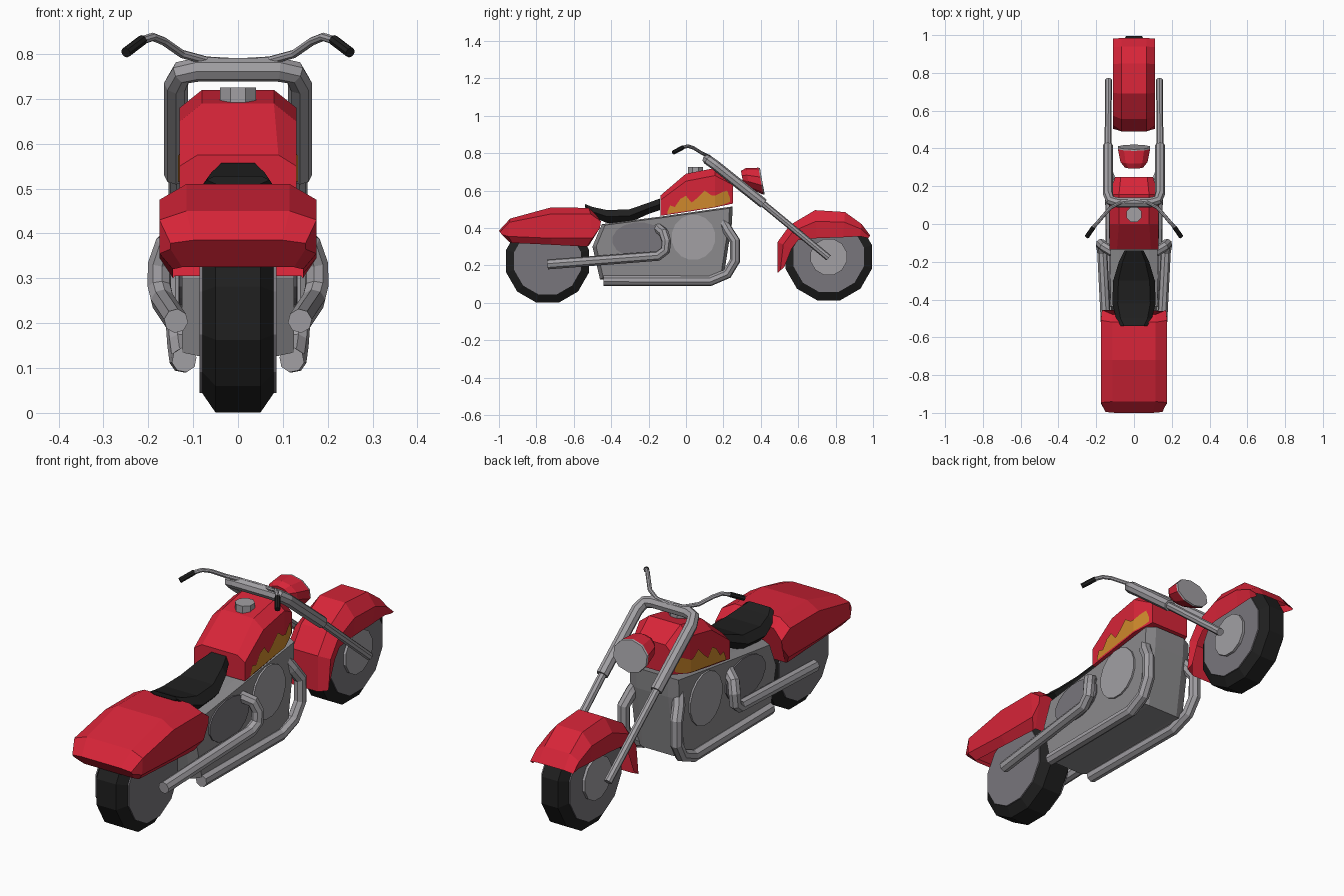
import bpy, bmesh, math
from mathutils import Vector as V

if "Cube" in bpy.data.objects:
    bpy.data.objects.remove(bpy.data.objects["Cube"])


def material(name, rgb):
    m = bpy.data.materials.new(name)
    m.diffuse_color = (*rgb, 1)
    m.use_nodes = True
    m.node_tree.nodes["Principled BSDF"].inputs["Base Color"].default_value = m.diffuse_color
    return m


RED = material("red paint", (0.68, 0.018, 0.04))
CHROME = material("chrome grey", (0.36, 0.35, 0.37))
BODY = material("engine grey", (0.26, 0.255, 0.265))
DARK = material("cover grey", (0.19, 0.18, 0.2))
BLACK = material("black", (0.014, 0.014, 0.014))
ORANGE = material("flame orange", (0.62, 0.25, 0.025))
X, Y, Z = V((1, 0, 0)), V((0, 1, 0)), V((0, 0, 1))


def loft(name, rings, mat, closed=True, caps=True):
    """Skin a list of equal-length rings into one flat-shaded mesh."""
    bm = bmesh.new()
    vs = [[bm.verts.new(p) for p in r] for r in rings]
    n = len(vs[0])
    for a, b in zip(vs, vs[1:]):
        for i in range(n if closed else n - 1):
            j = (i + 1) % n
            bm.faces.new((a[i], a[j], b[j], b[i]))
    if caps:
        bm.faces.new(vs[0])
        bm.faces.new(vs[-1])
    bmesh.ops.recalc_face_normals(bm, faces=bm.faces)
    me = bpy.data.meshes.new(name)
    bm.to_mesh(me)
    bm.free()
    me.materials.append(mat)
    ob = bpy.data.objects.new(name, me)
    bpy.context.collection.objects.link(ob)
    return ob


def circle(c, u, v, n=12):
    """Ring of n points; u and v carry direction and radius. Flat side down."""
    step = 2 * math.pi / n
    return [V(c) + u * math.cos((i + .5) * step) + v * math.sin((i + .5) * step) for i in range(n)]


def disc(name, x, y, z, ry, rz, t, mat, n=12):
    return loft(name, [circle((x + d, y, z), Y * ry, Z * rz, n) for d in (-t, t)], mat)


def symmetric(half):
    """Mirror a half cross-section (bottom to top) across x = 0."""
    return half + [(-x, y, z) for x, y, z in reversed(half)]


def tube(name, pts, r, mat):
    cu = bpy.data.curves.new(name, 'CURVE')
    cu.dimensions = '3D'
    cu.bevel_depth, cu.bevel_resolution, cu.use_fill_caps = r, 2, True
    sp = cu.splines.new('POLY')
    sp.use_smooth = False
    sp.points.add(len(pts) - 1)
    for p, co in zip(sp.points, pts):
        p.co = (*co, 1)
    cu.materials.append(mat)
    ob = bpy.data.objects.new(name, cu)
    bpy.context.collection.objects.link(ob)
    bpy.ops.object.select_all(action='DESELECT')
    bpy.context.view_layer.objects.active = ob
    ob.select_set(True)
    bpy.ops.object.convert(target='MESH')


# Wheels: tyre with a chamfered crown, and a flat rim
for name, y, z, R, w in (("front", .763, .245, .24, .07), ("rear", -.74, .2225, .23, .083)):
    prof = [(-w, .15), (-w, R - .05), (-.6 * w, R), (.6 * w, R), (w, R - .05), (w, .15)]
    loft(name + "_tyre", [circle((x, y, z), Y * r, Z * r) for x, r in prof], BLACK)
    disc(name + "_rim", 0, y, z, R - .045, R - .045, w + .003, DARK)
disc("front_hub", 0, .763, .245, .1, .1, .085, CHROME)

# Front fender: open shell following the wheel, (outer y, z, lower y, z)
loft("front_fender", [symmetric([(.1, yl, zl), (.11, yo + .4 * (yl - yo), zo + .4 * (zl - zo)), (.065, yo, zo)])
     for yo, zo, yl, zl in (
         (.49, .16, .525, .19), (.49, .325, .565, .29), (.555, .415, .6, .335), (.69, .495, .7, .345),
         (.85, .485, .84, .35), (.94, .42, .93, .355), (.985, .36, .975, .345))],
     RED, closed=False, caps=False)

# Rear fender: wide boxy shell, open below
loft("rear_fender", [symmetric([(.145 * k, b, bz), (.175 * k, m, mz), (.175 * k, s, sz), (.115 * k, t, tz)])
     for k, b, bz, m, mz, s, sz, t, tz in (
         (.86, -.945, .325, -.985, .365, -.995, .378, -1, .385),
         (1, -.93, .32, -.95, .355, -.945, .43, -.94, .45),
         (1, -.72, .31, -.72, .345, -.72, .475, -.72, .51),
         (1, -.53, .3, -.5, .345, -.51, .475, -.52, .507),
         (.97, -.52, .305, -.46, .4, -.455, .435, -.48, .47))],
     RED, closed=False)

# Seat
loft("seat", [symmetric([(.7 * w, y, b), (w, y, (b + t) / 2), (.75 * w, y, t)])
     for y, t, b, w in ((-.14, .557, .495, .05), (-.2, .535, .475, .08), (-.3, .5, .43, .11),
                        (-.42, .495, .425, .115), (-.5, .512, .46, .095), (-.54, .528, .51, .07))], BLACK)

# Tank, cap and flame plates
loft("tank", [symmetric([(w, y, b), (w, y, s), (tw, y, t)])
     for y, t, s, b, tw, w in ((-.135, .575, .55, .465, .09, .13), (0, .69, .65, .485, .08, .13),
                               (.155, .72, .68, .51, .08, .13), (.25, .66, .63, .53, .07, .1))], RED)
loft("tank_cap", [circle((0, .05, z), X * .043, Y * .043, 8) for z in (.66, .725)], CHROME)
FLAME = ((-.1, .473, .485), (-.085, .478, .52), (-.06, .482, .512), (-.03, .486, .555), (0, .49, .572),
         (.03, .495, .535), (.06, .5, .56), (.1, .505, .6), (.135, .51, .575), (.155, .514, .572),
         (.19, .522, .59), (.22, .532, .6), (.235, .54, .56))
for s in (1, -1):
    loft("tank_flame", [[(s * (.134 - max(0, y - .155) * .316), y, z) for z in (lo, hi)]
                        for y, lo, hi in FLAME], ORANGE, closed=False, caps=False)

# Headlight shell and lens
head = ((.3, .67, .05, .035), (.33, .665, .075, .055), (.4, .65, .09, .072), (.408, .65, .088, .07))
rings = [circle((0, y, z), X * rx, (Z - Y * .18) * rz, 10) for y, z, rx, rz in head]
loft("headlight_shell", rings[:3], RED)
loft("headlight_lens", rings[2:], CHROME)

# Engine block with narrowed sides, and its round covers
OUT = ((-.5, .3), (-.45, .42), (-.14, .46), (.25, .515), (.245, .42), (.2, .13), (-.46, .125))
loft("engine_block", [[(x, -.1 + (y + .1) * k, .32 + (z - .32) * k) for y, z in OUT]
                      for x, k in ((-.125, .95), (-.08, 1), (.08, 1), (.125, .95))], BODY)
for s in (1, -1):
    disc("gearbox_cover", s * .127, -.25, .335, .145, .095, .004, DARK, 16)
    disc("engine_cover", s * .128, .04, .35, .118, .122, .005, CHROME, 16)

    # Exhaust pipes: one sweeping low round the engine, one high
    tube("lower_exhaust", [(s * x, y, z) for x, y, z in (
        (.1, .2, .43), (.12, .225, .385), (.135, .262, .33), (.135, .262, .225), (.13, .22, .155),
        (.125, .13, .117), (.12, -.44, .118))], .028, CHROME)
    tube("upper_exhaust", [(s * x, y, z) for x, y, z in (
        (.11, -.15, .4), (.16, -.12, .375), (.175, -.105, .33), (.175, -.11, .28), (.168, -.15, .25),
        (.138, -.74, .205))], .027, CHROME)

    # Fork leg and handlebar grip
    tube("fork_leg", [(s * .138, .36, .573), (s * .135, .763, .24)], .018, CHROME)
    tube("grip", [(s * .213, -.015, .831), (s * .25, -.068, .803)], .012, BLACK)

# Fork crown: one thick tube bent over the top of both legs
crown = [(.138, .415, .53), (.138, .16, .733), (.125, .125, .758), (.09, .115, .765)]
tube("fork_crown", crown + [(-x, y, z) for x, y, z in reversed(crown)], .027, CHROME)

# Handlebar
bar = [(.215, -.017, .83), (.19, .01, .838), (.165, .04, .828), (.125, .085, .8), (.07, .115, .785)]
tube("handlebar", bar + [(0, .125, .781)] + [(-x, y, z) for x, y, z in reversed(bar)], .0095, CHROME)
